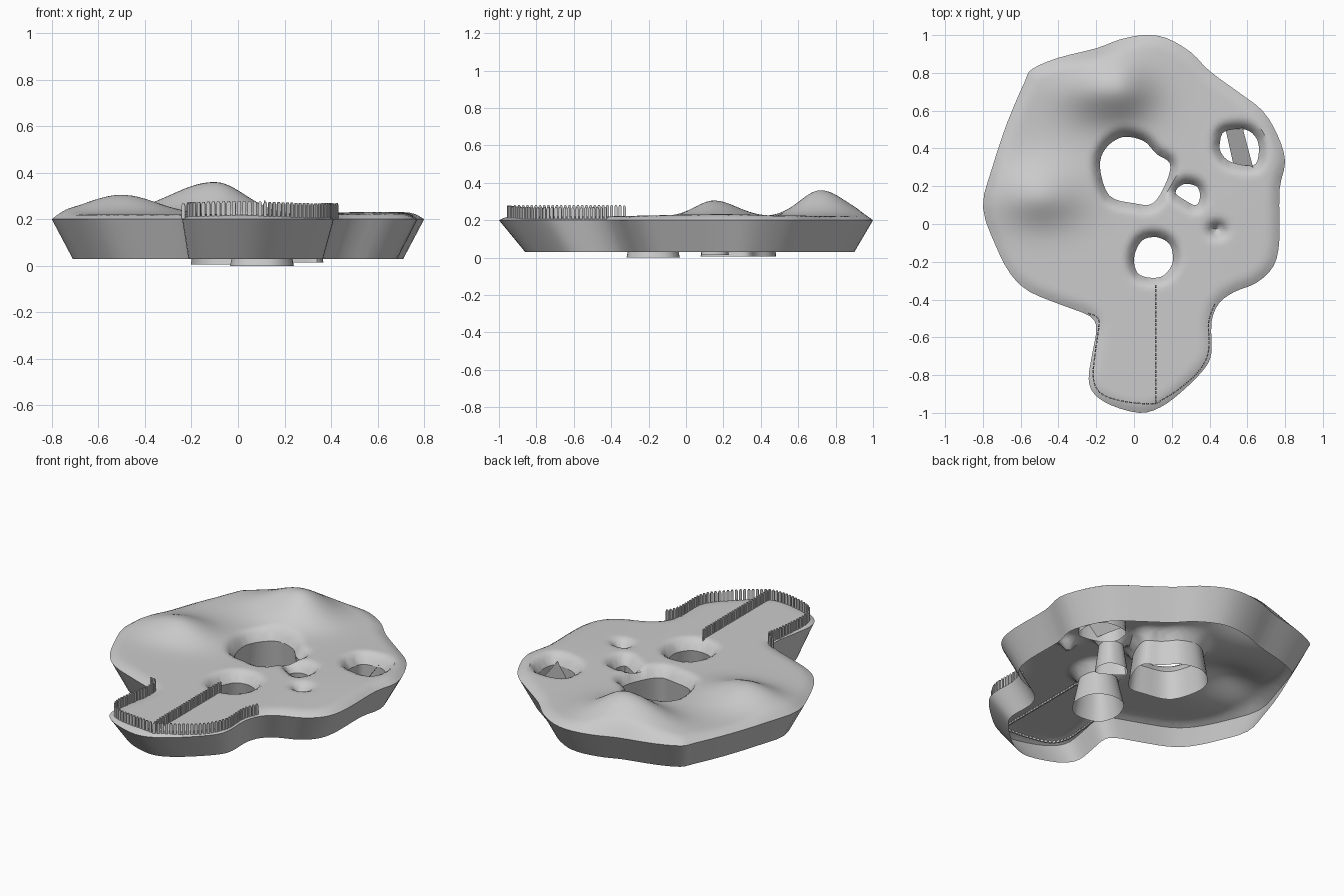
import bpy, math
from mathutils import Vector
from mathutils.geometry import delaunay_2d_cdt, intersect_point_line

if "Cube" in bpy.data.objects:
    bpy.data.objects.remove(bpy.data.objects["Cube"])

OUT = [(.05, 1), (.17, .985), (.30, .91), (.40, .81), (.55, .70), (.68, .60), (.76, .47), (.80, .33),
       (.77, .18), (.77, -.08), (.74, -.22), (.65, -.31), (.53, -.36), (.45, -.42), (.41, -.52),
       (.41, -.68), (.37, -.77), (.25, -.89), (.14, -.97), (.03, -1), (-.12, -.96), (-.21, -.90),
       (-.24, -.82), (-.22, -.68), (-.20, -.56), (-.23, -.49), (-.38, -.43), (-.55, -.36),
       (-.65, -.27), (-.73, -.12), (-.80, .09), (-.75, .30), (-.67, .54), (-.58, .75), (-.54, .82),
       (-.40, .88), (-.20, .93), (-.08, .975)]
# shaft name: outline, bottom z, bottom flare
SHAFTS = {
    "large_shaft": ([(-.06, .46), (.05, .44), (.12, .37), (.19, .32), (.17, .22), (.10, .11), (0, .11),
                     (-.13, .15), (-.18, .30), (-.15, .40)], .005, 1.12),
    "middle_shaft": ([(.12, -.07), (.19, -.11), (.205, -.20), (.16, -.27), (.09, -.285), (.02, -.26),
                      (0, -.18), (.04, -.09)], 0, 1.32),
    "small_shaft": ([(.26, .21), (.33, .20), (.35, .15), (.33, .10), (.28, .12), (.22, .165)], .015, 1.3),
    "split_shaft": ([(.48, .49), (.59, .50), (.65, .45), (.66, .37), (.63, .31), (.51, .33),
                     (.46, .38), (.455, .43)], .035, 1.08),
}


def spline(pts, n, closed=True):
    """Catmull-Rom through points, n steps per span."""
    P = [Vector(p) for p in pts]
    m = len(P)
    get = (lambda i: P[i % m]) if closed else (lambda i: P[max(0, min(m - 1, i))])
    res = []
    for i in range(m if closed else m - 1):
        a, b, c, d = (get(i + k) for k in (-1, 0, 1, 2))
        for k in range(n):
            t = k / n
            res.append(.5 * (2*b + (c - a)*t + (2*a - 5*b + 4*c - d)*t*t + (3*b - a - 3*c + d)*t**3))
    return res if closed else res + [P[-1]]


def dist(p, loop):
    best = 9
    for a, b in zip(loop, loop[1:] + loop[:1]):
        q, t = intersect_point_line(p, a, b)
        q = a.lerp(b, max(0, min(1, t)))
        best = min(best, (p - q).length)
    return best


def inside(p, loop):
    r = False
    for a, b in zip(loop, loop[1:] + loop[:1]):
        if (a.y > p.y) != (b.y > p.y) and p.x < (b.x - a.x)*(p.y - a.y)/(b.y - a.y) + a.x:
            r = not r
    return r


def make(name, verts, faces, smooth=True):
    me = bpy.data.meshes.new(name)
    me.from_pydata([tuple(v) for v in verts], [], faces)
    ob = bpy.data.objects.new(name, me)
    bpy.context.collection.objects.link(ob)
    if smooth:
        bpy.ops.object.select_all(action='DESELECT')
        ob.select_set(True)
        bpy.context.view_layer.objects.active = ob
        bpy.ops.object.shade_smooth_by_angle(angle=math.radians(40))
    return ob


def loft(name, rings):
    n = len(rings[0])
    make(name, [v for r in rings for v in r],
         [(k*n + i, (k+1)*n + i, (k+1)*n + (i+1) % n, k*n + (i+1) % n)
          for k in range(len(rings) - 1) for i in range(n)])


def bump(p, cx, cy, amp, left, right, south, north):
    dx, dy = p.x - cx, p.y - cy
    sx, sy = (left if dx < 0 else right), (south if dy < 0 else north)
    return amp * math.exp(-.5 * ((dx/sx)**2 + (dy/sy)**2))


outline = spline(OUT, 3)
holes = {k: spline(v[0], 4) for k, v in SHAFTS.items()}


def height(p):
    t = min(1, dist(p, outline) / .07)
    s = 1 - (1 - t)**2
    h = .02 + bump(p, -.1, .72, .14, .19, .13, .11, .13) + bump(p, -.5, .15, .085, .15, .15, .10, .12)
    h += bump(p, .6, .2, .012, .2, .2, .3, .3)
    z = .2 + h * s - bump(p, .44, -.03, .07, .03, .03, .025, .025)
    for loop in holes.values():
        d = dist(p, loop)
        if d < .06:
            z -= .06 * (1 - d / .06)**2
    return z


# Ground sheet: triangulated outline with shaft openings
pts, edges = [], []
for loop in [outline, *holes.values()]:
    s = len(pts)
    pts += loop
    edges += [(s + i, s + (i + 1) % len(loop)) for i in range(len(loop))]
step = .026
for j in range(-44, 45):
    for i in range(-32, 33):
        p = Vector(((i + .5 * (j % 2)) * step, j * step * .87))
        if inside(p, outline) and dist(p, outline) > .014 and all(
                not inside(p, l) and dist(p, l) > .012 for l in holes.values()):
            pts.append(p)
cv, _, cf, *_ = delaunay_2d_cdt(pts, edges, [], 0, 1e-5)
keep = []
for f in cf:
    c = sum((cv[i] for i in f), Vector((0, 0))) / len(f)
    if inside(c, outline) and not any(inside(c, l) for l in holes.values()):
        keep.append(list(f))
make("ground", [(v.x, v.y, height(v)) for v in cv], keep)

# Tapered outer wall, open underneath
loft("outer_wall", [[(p.x, p.y, .2) for p in outline],
                    [(p.x * .8875, p.y * .88 + .02, .03) for p in outline]])

# Flared shafts hanging below the openings
for name, loop in holes.items():
    _, zb, flare = SHAFTS[name]
    c = sum(loop, Vector((0, 0))) / len(loop)
    rings = [[(p.x, p.y, height(p)) for p in loop]]
    for t in (.33, .66, 1):
        k = 1 + (flare - 1) * t
        rings.append([(c.x + (p.x - c.x)*k, c.y + (p.y - c.y)*k, h[2]*(1 - t) + zb*t)
                      for p, h in zip(loop, rings[0])])
    loft(name, rings)

# Slanted divider across the split shaft
make("shaft_divider", [(.485, .50, .06), (.525, .32, .06), (.63, .30, .19), (.575, .51, .19)], [(0, 1, 2, 3)])


# Picket fences
def fence(name, path, gap=.0225):
    w, d, verts, faces = .008, .0035, [], []
    prof = [(-w, -.012), (w, -.012), (w, .052), (w*.5, .061), (-w*.5, .061), (-w, .052)]
    n, carry = len(prof), 0
    for a, b in zip(path, path[1:]):
        L, u = (b - a).length, (b - a).normalized()
        while carry < L:
            p = a + u * carry
            z, s = height(p), len(verts)
            for side in (-d, d):
                verts += [(p.x + u.x*x - u.y*side, p.y + u.y*x + u.x*side, z + h) for x, h in prof]
            faces += [tuple(range(s, s + n))[::-1], tuple(range(s + n, s + 2*n))]
            faces += [(s + i, s + (i+1) % n, s + n + (i+1) % n, s + n + i) for i in range(n)]
            carry += gap
        carry -= L
    make(name, verts, faces, smooth=False)


fence("perimeter_fence", spline([(-.235, -.475), (-.20, -.49), (-.185, -.53), (-.205, -.68), (-.215, -.82),
                                 (-.17, -.90), (-.05, -.94), (.10, -.952), (.15, -.93), (.25, -.865),
                                 (.35, -.77), (.395, -.67), (.395, -.52), (.425, -.43)], 5, False))
fence("centre_fence", [Vector((.115, -.33)), Vector((.115, -.95))])
